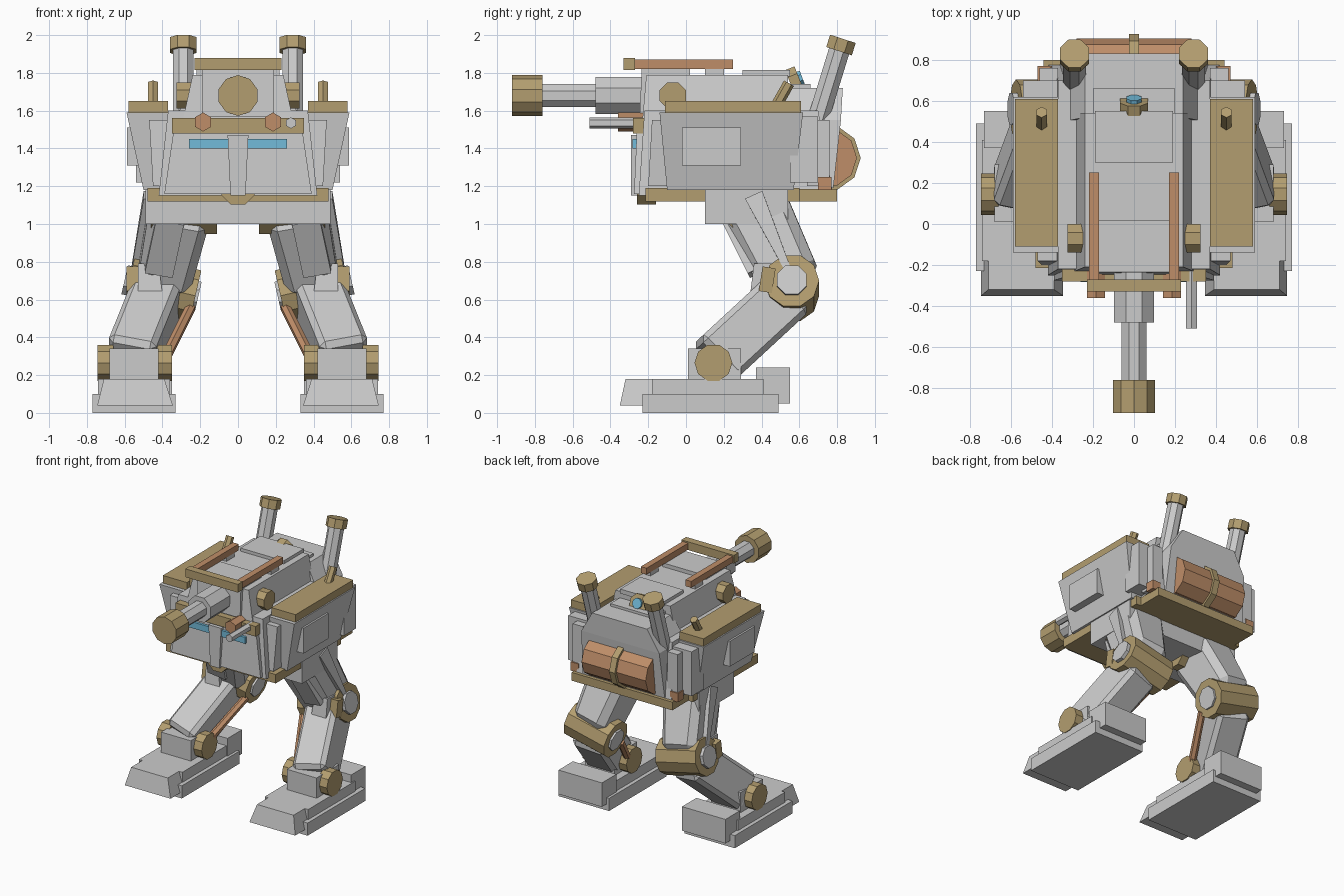
import bpy, bmesh
from mathutils import Vector

if "Cube" in bpy.data.objects:
    bpy.data.objects.remove(bpy.data.objects["Cube"])


def material(name, rgb):
    m = bpy.data.materials.new(name)
    m.diffuse_color = (*rgb, 1)
    m.use_nodes = True
    m.node_tree.nodes["Principled BSDF"].inputs["Base Color"].default_value = m.diffuse_color
    return m


GOLD = material("brass", (0.45, 0.34, 0.16))
COPPER = material("copper", (0.52, 0.27, 0.14))
CYAN = material("glow_blue", (0.17, 0.50, 0.70))


def finish(name, bm, mat=None, mirror=False, bevel=0):
    bmesh.ops.recalc_face_normals(bm, faces=bm.faces)
    me = bpy.data.meshes.new(name)
    bm.to_mesh(me)
    bm.free()
    ob = bpy.data.objects.new(name, me)
    bpy.context.collection.objects.link(ob)
    if mat:
        me.materials.append(mat)
    if bevel:
        b = ob.modifiers.new("Bevel", 'BEVEL')
        b.width, b.segments = bevel, 1
    if mirror:
        m = ob.modifiers.new("Mirror", 'MIRROR')
        m.use_mirror_merge = False
    return ob


def loft(name, ring0, ring1, **kw):
    bm = bmesh.new()
    a = [bm.verts.new(p) for p in ring0]
    b = [bm.verts.new(p) for p in ring1]
    bm.faces.new(a)
    bm.faces.new(b)
    n = len(a)
    for i in range(n):
        j = (i + 1) % n
        bm.faces.new((a[i], a[j], b[j], b[i]))
    return finish(name, bm, **kw)


def rect(r, z):
    x0, x1, y0, y1 = r
    return [(x0, y0, z), (x1, y0, z), (x1, y1, z), (x0, y1, z)]


def block(name, low, z0, z1, high=None, **kw):
    """Box or frustum: rectangles (x0, x1, y0, y1) at two heights."""
    return loft(name, rect(low, z0), rect(high or low, z1), **kw)


def frame(p0, p1):
    d = (p1 - p0).normalized()
    ref = Vector((1, 0, 0)) if abs(d.x) < 0.8 else Vector((0, 0, 1))
    s = (ref - d * ref.dot(d)).normalized()
    return s, d.cross(s)


def tube(name, p0, p1, r, sides=8, r1=None, **kw):
    from math import cos, sin, pi
    p0, p1 = Vector(p0), Vector(p1)
    s, t = frame(p0, p1)
    ring = [s * cos(2 * pi * (i + .5) / sides) + t * sin(2 * pi * (i + .5) / sides) for i in range(sides)]
    return loft(name, [p0 + v * r for v in ring], [p1 + v * (r1 or r) for v in ring], **kw)


def beam(name, p0, p1, w0, d0, w1=None, d1=None, **kw):
    """Rectangular bar from p0 to p1, width w along x, depth d across."""
    p0, p1 = Vector(p0), Vector(p1)
    s, t = frame(p0, p1)

    def ring(p, w, d):
        return [p + s * w * a / 2 + t * d * b / 2 for a, b in ((-1, -1), (1, -1), (1, 1), (-1, 1))]
    return loft(name, ring(p0, w0, d0), ring(p1, w1 or w0, d1 or d0), **kw)


M = dict(mirror=True)
G = dict(mat=GOLD)
MG = dict(mirror=True, mat=GOLD)

# Feet
block("foot_sole", (.33, .77, -.23, .49), 0, .10, **M)
block("foot_upper", (.36, .74, -.18, .41), .10, .18, **M)
block("toe", (.345, .745, -.35, -.16), .04, .18, (.39, .71, -.32, -.16), **M)
block("heel", (.35, .73, .37, .55), .05, .24, **M)

# Ankles
block("ankle_block", (.42, .68, .01, .29), .17, .34, **M)
for n, a, b in (("inner", .35, .435), ("outer", .66, .745)):
    tube("ankle_disc_" + n, (a, .145, .265), (b, .145, .265), .10, 10, **MG)

# Legs
beam("shin", (.565, .15, .27), (.42, .54, .63), .26, .29, bevel=.03, **M)
beam("thigh", (.31, .36, 1.10), (.40, .56, .68), .33, .36, .28, .32, bevel=.05, **M)
tube("knee_joint", (.225, .56, .62), (.575, .56, .70), .145, 10, **MG)
tube("knee_hub", (.21, .56, .617), (.60, .56, .705), .085, 8, **M)
block("knee_guard", (.40, .53, .34, .48), .63, .79, (.42, .53, .36, .46), **M)
beam("knee_clasp", (.55, .42, .64), (.55, .44, .77), .08, .07, **MG)
tube("leg_piston", (.25, .46, .56), (.39, .17, .28), .028, 6, mirror=True, mat=COPPER)
beam("thigh_strut", (.47, .36, 1.15), (.56, .58, .67), .06, .10, .04, .02, **M)
beam("thigh_front_plate", (.36, .22, 1.02), (.42, .36, .74), .15, .06, **M)

# Hips and pelvis
block("pelvis", (-.49, .49, .10, .54), 1.0, 1.21)
tube("hip_joint", (.11, .32, 1.04), (.46, .32, 1.04), .10, 8, **MG)

# Hull
block("hull", (-.42, .42, -.25, .78), 1.15, 1.60, (-.37, .37, -.22, .70))
block("hull_front", (-.39, .39, -.275, -.10), 1.16, 1.50, (-.34, .34, -.26, -.10))
block("lower_trim", (-.48, .48, -.215, .60), 1.12, 1.19, **G)
block("rear_trim", (-.44, .44, .58, .80), 1.12, 1.185, **G)
tube("front_medallion", (0, -.26, 1.19), (0, -.16, 1.19), .095, 8, **G)
block("front_spine", (-.04, .04, -.29, -.20), 1.15, 1.47, (-.055, .055, -.29, -.20))
block("visor", (-.26, .26, -.282, -.20), 1.40, 1.45, mat=CYAN)

# Side pods
block("side_pod", (.36, .50, -.10, .57), 1.18, 1.59, (.36, .59, -.14, .62), **M)
block("pod_panel", (.50, .587, -.02, .29), 1.31, 1.51, **M)
block("pod_lid", (.37, .58, -.11, .61), 1.59, 1.65, **MG)
block("pod_front_plate", (.36, .45, -.20, -.08), 1.20, 1.55, (.36, .47, -.18, -.08), **M)
block("pod_rear_step", (.36, .54, .55, .70), 1.22, 1.57, **M)
tube("pod_peg", (.45, .48, 1.63), (.45, .545, 1.745), .03, 6, **MG)

# Turret
block("turret_base", (-.35, .35, -.28, .50), 1.48, 1.56, **G)
block("turret", (-.29, .29, -.23, .54), 1.56, 1.79, (-.24, .24, -.21, .54))
block("turret_face", (-.19, .19, -.245, .02), 1.57, 1.82, (-.19, .19, -.235, .02))
block("turret_hatch", (-.19, .19, .30, .55), 1.78, 1.815)
tube("turret_disc", (.23, -.07, 1.68), (.325, -.07, 1.68), .075, 8, **MG)
block("roof_rail", (.17, .22, -.28, .25), 1.82, 1.87, mirror=True, mat=COPPER)
block("rail_post", (.17, .22, .10, .20), 1.77, 1.82, **M)
block("roof_bar", (-.23, .23, -.33, -.27), 1.815, 1.88, **G)

# Main gun and small front fittings
tube("gun_sleeve", (0, -.48, 1.68), (0, -.20, 1.68), .105, 8)
tube("gun_barrel", (0, -.78, 1.68), (0, -.45, 1.68), .066, 8)
tube("gun_muzzle", (0, -.92, 1.68), (0, -.76, 1.68), .108, 10, **G)
tube("front_lamp", (.185, -.36, 1.54), (.185, -.22, 1.54), .05, 6, mirror=True, mat=COPPER)
tube("side_gun", (.28, -.51, 1.535), (.28, -.20, 1.535), .03, 6)

# Engine housing, boiler and roof beacon
block("engine", (-.36, .36, .50, .78), 1.19, 1.55, (-.34, .34, .50, .82))
block("engine_top", (-.34, .34, .50, .82), 1.55, 1.72, (-.24, .24, .52, .83))
block("beacon_mount", (-.20, .20, .50, .66), 1.70, 1.74)
tube("beacon_ring", (0, .55, 1.75), (0, .60, 1.77), .075, 8, **G)
tube("beacon_lens", (0, .57, 1.76), (0, .615, 1.777), .04, 8, mat=CYAN)
tube("boiler", (-.28, .75, 1.35), (.28, .75, 1.35), .155, 10, mat=COPPER)
tube("boiler_band", (-.025, .75, 1.35), (.025, .75, 1.35), .175, 10, **G)
block("rear_column", (.37, .46, .64, .76), 1.20, 1.55, **M)
block("column_foot", (.40, .47, .70, .77), 1.18, 1.25, mirror=True, mat=COPPER)

# Exhaust stacks
tube("exhaust_stack", (.29, .695, 1.54), (.29, .815, 1.93), .06, 8, **M)
tube("exhaust_cap", (.29, .810, 1.915), (.29, .831, 1.98), .077, 8, **MG)
